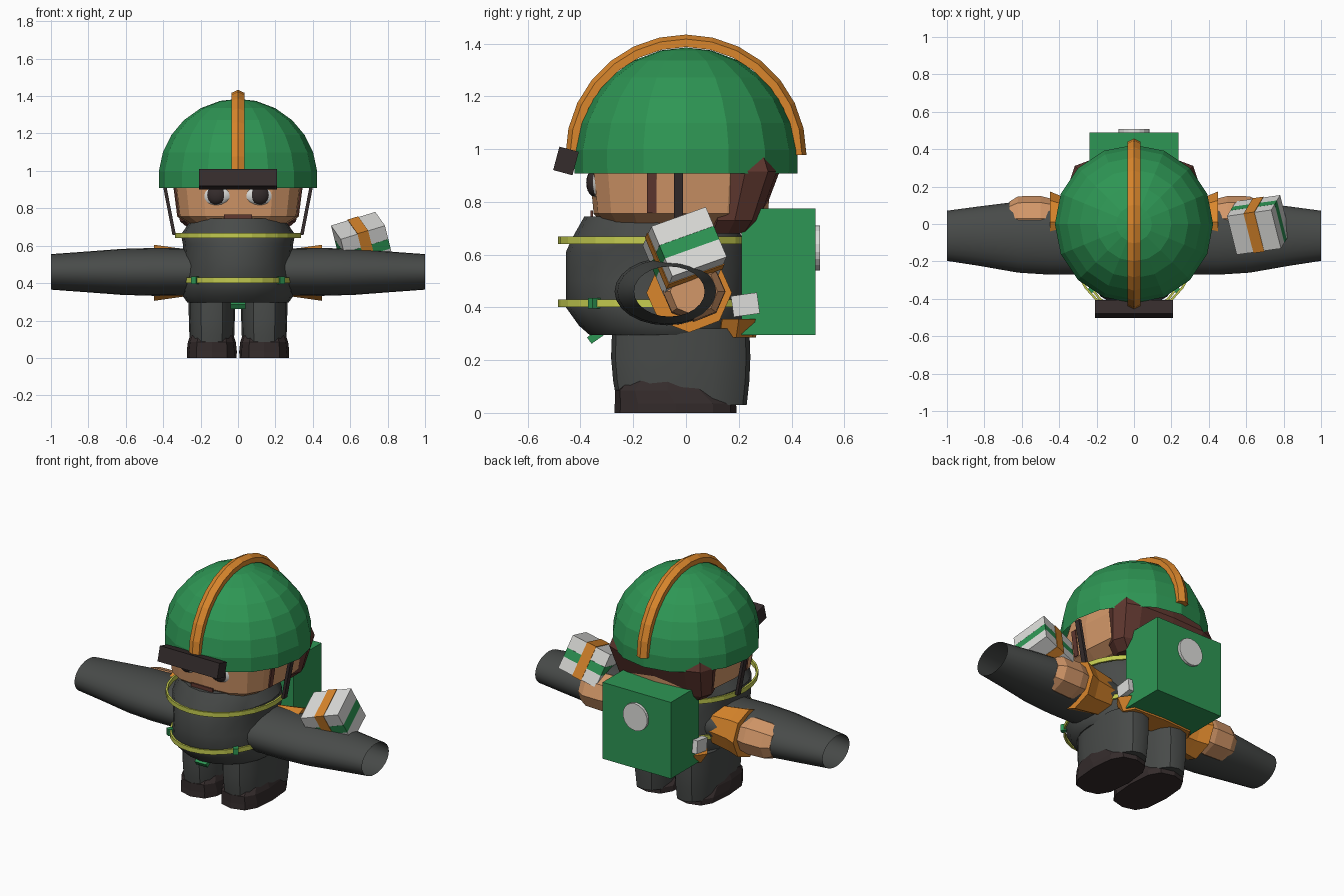
import bpy, bmesh, math
from math import sin, cos, radians, pi
from mathutils import Matrix, Vector, Euler

old = bpy.data.objects.get("Cube")
if old:
    bpy.data.objects.remove(old, do_unlink=True)


def material(name, *rgb):
    m = bpy.data.materials.new(name)
    m.use_nodes = True
    m.diffuse_color = (*rgb, 1)
    m.node_tree.nodes["Principled BSDF"].inputs["Base Color"].default_value = (*rgb, 1)
    return m


GREEN = material("green", 0.027, 0.305, 0.089)
ORANGE = material("orange", 0.70, 0.24, 0.025)
SKIN = material("skin", 0.65, 0.31, 0.14)
GREY = material("charcoal grey", 0.065, 0.07, 0.067)
DARK = material("dark brown", 0.035, 0.025, 0.025)
HAIR = material("hair brown", 0.12, 0.04, 0.03)
YELLOW = material("yellow", 0.55, 0.6, 0.08)
WHITE = material("white", 0.72, 0.72, 0.70)


def finish(name, bm, mats, smooth=False):
    bmesh.ops.remove_doubles(bm, verts=bm.verts, dist=1e-4)
    bmesh.ops.recalc_face_normals(bm, faces=bm.faces)
    me = bpy.data.meshes.new(name)
    bm.to_mesh(me)
    bm.free()
    for m in mats if isinstance(mats, list) else [mats]:
        me.materials.append(m)
    ob = bpy.data.objects.new(name, me)
    bpy.context.collection.objects.link(ob)
    if smooth:
        bpy.ops.object.select_all(action='DESELECT')
        ob.select_set(True)
        bpy.context.view_layer.objects.active = ob
        bpy.ops.object.shade_smooth_by_angle(angle=radians(35))
    return ob


def skin_rows(bm, rows, caps=True):
    """Join rows of points into a tube."""
    rows = [[bm.verts.new(p) for p in row] for row in rows]
    n = len(rows[0])
    for a, b in zip(rows, rows[1:]):
        for i in range(n):
            j = (i + 1) % n
            bm.faces.new((a[i], a[j], b[j], b[i]))
    if caps:
        bm.faces.new(rows[0])
        bm.faces.new(rows[-1])


def loft(name, rings, mats, n=16, axis='z', side=1, caps=True, sq=1, smooth=False):
    """Elliptical rings (t, centre u, centre v, radius u, radius v) along an axis."""
    power = lambda c: math.copysign(abs(c) ** sq, c)
    rows = []
    for t, u, v, ru, rv in rings:
        row = []
        for i in range(n):
            a = 2 * pi * i / n
            p, q = u + ru * power(cos(a)), v + rv * power(sin(a))
            row.append((side * p, q, t) if axis == 'z' else (side * t, p, q))
        rows.append(row)
    bm = bmesh.new()
    skin_rows(bm, rows, caps)
    return finish(name, bm, mats, smooth)


def placed(loc, size, rot=(0, 0, 0)):
    return Matrix.LocRotScale(Vector(loc), Euler([radians(r) for r in rot]), Vector(size))


def box(name, loc, size, mat, rot=(0, 0, 0)):
    bm = bmesh.new()
    bmesh.ops.create_cube(bm, size=1, matrix=placed(loc, size, rot))
    return finish(name, bm, mat)


def ball(name, loc, size, mat, rot=(0, 0, 0)):
    bm = bmesh.new()
    bmesh.ops.create_uvsphere(bm, u_segments=14, v_segments=10, radius=1,
                              matrix=placed(loc, size, rot))
    return finish(name, bm, mat, True)


# Helmet dome
R = 0.425
loft("helmet", [(0.96 + R * sin(radians(a)), 0, 0, R * cos(radians(a)), R * cos(radians(a)))
                for a in (-7, 5, 19, 33, 47, 62, 77, 90)], GREEN, caps=False)

# Crest swept over the dome
profile = [(-0.035, 0.41), (0.035, 0.41), (0.035, 0.44), (0, 0.457), (-0.035, 0.44)]
bm = bmesh.new()
skin_rows(bm, [[(x, r * cos(pi * i / 14), 0.977 + r * sin(pi * i / 14)) for x, r in profile]
               for i in range(15)])
finish("helmet_crest", bm, ORANGE)
box("helmet_lamp_bar", (0, -0.455, 0.955), (0.415, 0.076, 0.092), DARK, (-15, 0, 0))

# Head: skin in front, hair behind
head = loft("head", [(0.71, 0, -0.04, 0.25, 0.27), (0.755, 0, -0.02, 0.325, 0.33),
                     (0.91, 0, -0.02, 0.345, 0.345), (1.05, 0, -0.02, 0.31, 0.31)],
            SKIN, sq=0.65)
loft("hair", [(0.68, 0, 0.16, 0.25, 0.09), (0.73, 0, 0.185, 0.31, 0.1),
              (0.915, 0, 0.225, 0.345, 0.13), (1.0, 0, 0.2, 0.32, 0.13)], HAIR, n=12, sq=0.6)
box("mouth", (0, -0.357, 0.752), (0.15, 0.009, 0.03), HAIR)

# Torso suit
loft("torso", [(0.295, 0, -0.08, 0.27, 0.285), (0.33, 0, -0.095, 0.295, 0.31),
               (0.40, 0, -0.108, 0.30, 0.347), (0.50, 0, -0.108, 0.285, 0.347),
               (0.61, 0, -0.108, 0.295, 0.347), (0.66, 0, -0.108, 0.305, 0.325),
               (0.745, 0, -0.11, 0.245, 0.275)], GREY, n=20, smooth=True)

# Reflective bands
for name, z, rx in (("upper_band", 0.655, 0.338), ("lower_band", 0.415, 0.302)):
    band = loft(name, [(z - 0.014, 0, -0.108, rx, 0.377), (z + 0.014, 0, -0.108, rx, 0.377)],
                YELLOW, n=28, caps=False)
    band.modifiers.new("thickness", 'SOLIDIFY').thickness = 0.012

# Jacket hem and shirt tips showing around the suit
loft("jacket_hem", [(0.285, 0, 0.19, 0.24, 0.075), (0.355, 0, 0.2, 0.29, 0.075)],
     ORANGE, n=8, sq=0.5)
box("shirt_tip_front", (0, -0.33, 0.30), (0.08, 0.09, 0.03), GREEN, (35, 0, 0))

# Backpack with round badge
box("backpack", (0, 0.35, 0.535), (0.475, 0.28, 0.48), GREEN)
bm = bmesh.new()
bmesh.ops.create_cone(bm, cap_ends=True, segments=18, radius1=0.085, radius2=0.085, depth=0.03,
                      matrix=placed((0, 0.492, 0.625), (1, 1, 1), (90, 0, 0)))
finish("backpack_disc", bm, WHITE)

for s, tag in ((1, "left"), (-1, "right")):
    # Face and chin strap
    ball(tag + "_eye", (s * 0.125, -0.325, 0.872), (0.09, 0.04, 0.062), WHITE, (0, 0, s * 15))
    ball(tag + "_pupil", (s * 0.118, -0.347, 0.872), (0.053, 0.03, 0.052), DARK, (0, 0, s * 12))
    box(tag + "_sideburn", (s * 0.315, -0.13, 0.84), (0.035, 0.035, 0.16), HAIR, (0, s * 8, 0))
    box(tag + "_strap", (s * 0.367, -0.028, 0.79), (0.018, 0.034, 0.27), DARK, (0, s * 11, 0))

    # Open sleeve with the arm showing behind it
    loft(tag + "_sleeve", [(0.2, -0.075, 0.46, 0.195, 0.125), (0.45, -0.073, 0.46, 0.198, 0.128),
                           (0.62, -0.07, 0.46, 0.19, 0.123), (0.82, -0.065, 0.46, 0.16, 0.108),
                           (1.0, -0.063, 0.46, 0.134, 0.095)],
         GREY, n=24, axis='x', side=s, caps=False, smooth=True)
    loft(tag + "_cuff", [(0.24, 0.01, 0.455, 0.11, 0.12), (0.38, 0.01, 0.455, 0.135, 0.14),
                         (0.45, 0.012, 0.455, 0.162, 0.15)], ORANGE, n=8, axis='x', side=s)
    loft(tag + "_hand", [(0.42, 0.03, 0.46, 0.1, 0.095), (0.5, 0.03, 0.46, 0.12, 0.115),
                         (0.62, 0.03, 0.46, 0.118, 0.11), (0.665, 0.03, 0.46, 0.09, 0.09)],
         SKIN, n=8, axis='x', side=s)

    # Legs and boots
    loft(tag + "_leg", [(0.03, 0.14, -0.015, 0.112, 0.245), (0.12, 0.14, -0.018, 0.12, 0.258),
                        (0.21, 0.14, -0.02, 0.123, 0.264), (0.32, 0.14, -0.02, 0.125, 0.26)],
         GREY, side=s, sq=0.8, smooth=True)
    loft(tag + "_boot", [(0.0, 0.14, -0.04, 0.132, 0.232), (0.035, 0.14, -0.04, 0.134, 0.23),
                         (0.085, 0.14, -0.07, 0.128, 0.2), (0.12, 0.14, -0.07, 0.116, 0.165)],
         DARK, n=12, side=s, sq=0.7)

    # Shirt pieces at the waist
    box(tag + "_shirt_tail", (s * 0.25, 0.225, 0.41), (0.04, 0.1, 0.08), WHITE, (8, 0, 0))
    box(tag + "_shirt_tip", (s * 0.225, -0.345, 0.415), (0.03, 0.045, 0.04), GREEN, (0, 0, s * 35))

# Gift box: layered body with a ribbon around it
rot = (20, -17, 8)
centre = Vector((0.665, -0.005, 0.613))
turn = Euler([radians(r) for r in rot]).to_matrix()
for name, h, z, mat in (("gift_base", 0.075, -0.068, WHITE), ("gift_band", 0.055, -0.003, GREEN),
                        ("gift_lid", 0.08, 0.065, WHITE)):
    box(name, centre + turn @ Vector((0, 0, z)), (0.25, 0.225, h), mat, rot)
box("gift_ribbon", centre, (0.06, 0.231, 0.217), ORANGE, rot)
